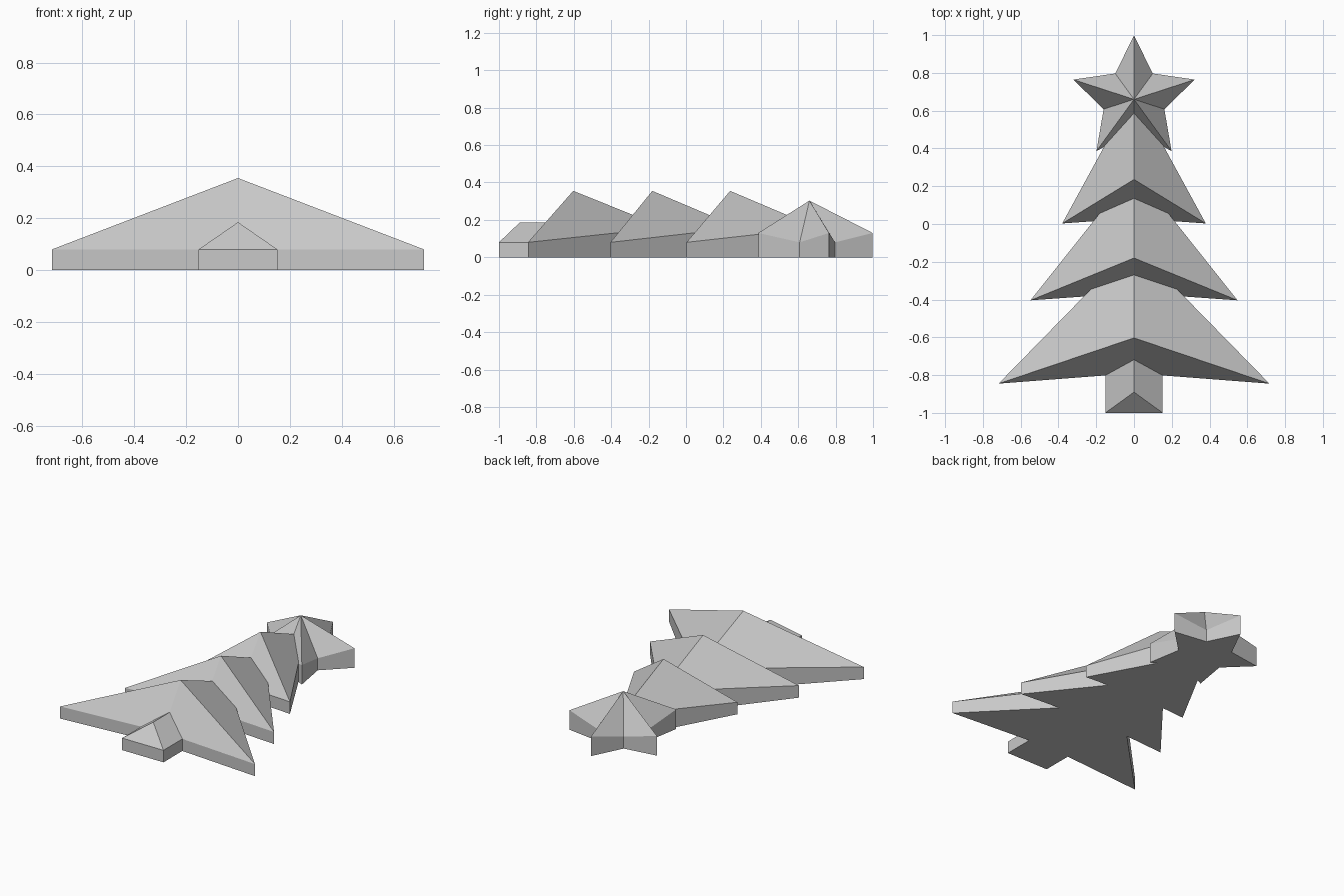
import bpy, bmesh, math

cube = bpy.data.objects.get("Cube")
if cube:
    bpy.data.objects.remove(cube, do_unlink=True)

# Single plain grey
grey = bpy.data.materials.new("plain grey")
colour = (0.58, 0.58, 0.58, 1)
grey.diffuse_color = colour
grey.use_nodes = True
for node in grey.node_tree.nodes:
    if node.type == 'BSDF_PRINCIPLED':
        node.inputs["Base Color"].default_value = colour


def peaked_block(name, rim, peak):
    """Vertical walls from the ground up to a rim, roofed by a fan to a peak."""
    bm = bmesh.new()
    top = [bm.verts.new(p) for p in rim]
    base = [bm.verts.new((x, y, 0)) for x, y, z in rim]
    tip = bm.verts.new(peak)
    for i in range(len(rim)):
        j = (i + 1) % len(rim)
        bm.faces.new((base[i], base[j], top[j], top[i]))
        bm.faces.new((top[i], top[j], tip))
    bm.faces.new(base[::-1])
    # Merge coplanar facets
    bmesh.ops.dissolve_limit(bm, angle_limit=math.radians(0.5),
                             verts=bm.verts[:], edges=bm.edges[:])
    bmesh.ops.recalc_face_normals(bm, faces=bm.faces[:])
    mesh = bpy.data.meshes.new(name)
    bm.to_mesh(mesh)
    bm.free()
    mesh.materials.append(grey)
    obj = bpy.data.objects.new(name, mesh)
    bpy.context.collection.objects.link(obj)
    return obj


EDGE, RIDGE = 0.08, 0.355

# Branch tiers: half width, tip y, notch y, peak y, rear point y
tiers = {
    "lower_branches": (0.717, -0.845, -0.79, -0.603, -0.112),
    "middle_branches": (0.548, -0.404, -0.365, -0.18, 0.285),
    "upper_branches": (0.38, 0.003, 0.03, 0.236, 0.70),
}
for name, (w, tip_y, notch_y, peak_y, rear_y) in tiers.items():
    rim = [(-w, tip_y, EDGE), (0, notch_y, EDGE),
           (w, tip_y, EDGE), (0, rear_y, 0.158)]
    peaked_block(name, rim, (0, peak_y, RIDGE))

# Trunk with a hipped front end, running back under the lower branches
W, FRONT, BACK, TOP = 0.152, -1.0, -0.55, 0.185
peaked_block("trunk", [(-W, FRONT, EDGE), (W, FRONT, EDGE), (W, BACK, EDGE),
                       (0, BACK, TOP), (-W, BACK, EDGE)], (0, -0.89, TOP))

# Five-pointed star
star_y, rim = 0.66, []
for i in range(10):
    radius, z = (0.338, 0.13) if i % 2 == 0 else (0.169, EDGE)
    a = math.pi / 2 + i * math.pi / 5
    rim.append((radius * math.cos(a), star_y + radius * math.sin(a), z))
peaked_block("star", rim, (0, star_y, 0.303))
